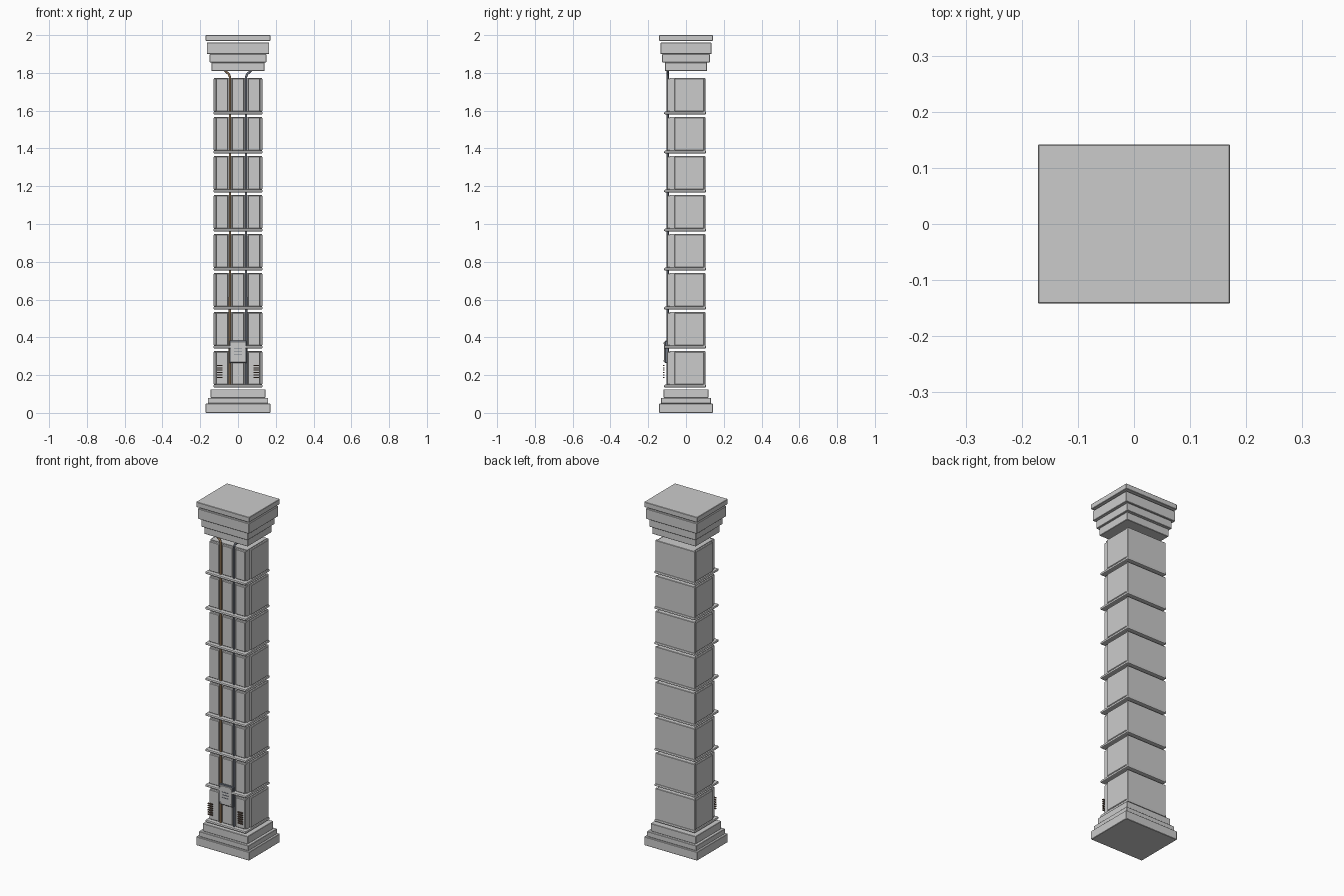
import bpy, math

if "Cube" in bpy.data.objects:
    bpy.data.objects.remove(bpy.data.objects["Cube"])

def material(name, rgb):
    m = bpy.data.materials.new(name)
    m.diffuse_color = (*rgb, 1)
    m.use_nodes = True
    m.node_tree.nodes["Principled BSDF"].inputs["Base Color"].default_value = m.diffuse_color
    return m

COPPER = material("copper", (0.30, 0.19, 0.10))
STEEL = material("dark_steel", (0.16, 0.18, 0.22))
RUST = material("dark_brown", (0.16, 0.10, 0.07))

def box(name, x, y, z, bevel=0.0, mat=None, segments=1):
    """Box from (min, max) pairs on each axis."""
    bpy.ops.mesh.primitive_cube_add(size=1, location=[sum(p) / 2 for p in (x, y, z)])
    o = bpy.context.object
    o.name = name
    o.scale = [p[1] - p[0] for p in (x, y, z)]
    bpy.ops.object.transform_apply(location=False, rotation=False, scale=True)
    if bevel:
        b = o.modifiers.new("bevel", 'BEVEL')
        b.width = bevel
        b.segments = segments
    if mat:
        o.data.materials.append(mat)
    return o

def tier(name, hx, hy, z0, z1):
    box(name, (-hx, hx), (-hy, hy), (z0, z1), 0.002)

# stepped plinth
tier("plinth_bottom", 0.171, 0.142, 0.0, 0.05)
tier("plinth_middle", 0.160, 0.132, 0.05, 0.08)
tier("plinth_top", 0.145, 0.119, 0.08, 0.125)

# stepped capital with a separate top slab
tier("capital_lower", 0.140, 0.111, 1.81, 1.855)
tier("capital_middle", 0.150, 0.126, 1.855, 1.90)
tier("capital_upper", 0.165, 0.135, 1.90, 1.96)
tier("capital_slab", 0.171, 0.142, 1.97, 2.0)

# shaft: eight separate drums, each with a foot band and raised panels
PITCH = 0.2065
for i in range(8):
    z0 = 0.135 + i * PITCH
    z1 = z0 + 0.193
    zp = (z0 + 0.016, z1 - 0.004)
    box(f"drum_core_{i}", (-0.118, 0.118), (-0.085, 0.098), (z0 + 0.004, z1))
    box(f"drum_band_{i}", (-0.131, 0.131), (-0.116, 0.106), (z0, z0 + 0.014), 0.005, None, 2)
    box(f"back_panel_{i}", (-0.128, 0.128), (0.09, 0.102), (z0 + 0.01, z1), 0.002)
    box(f"centre_panel_{i}", (-0.033, 0.033), (-0.100, -0.08), zp, 0.003)
    for s, side in ((-1, "left"), (1, "right")):
        xs = sorted((s * 0.053, s * 0.116))
        box(f"front_panel_{side}_{i}", xs, (-0.100, -0.08), zp, 0.003)
        xs = sorted((s * 0.110, s * 0.129))
        box(f"side_panel_{side}_{i}", xs, (-0.062, 0.096), zp, 0.003)

# cables in the two front grooves, splayed outwards under the capital
for s, side, mat in ((-1, "left", COPPER), (1, "right", STEEL)):
    c = bpy.data.curves.new(f"cable_{side}", 'CURVE')
    c.dimensions = '3D'
    c.bevel_depth = 0.006
    c.bevel_resolution = 2
    c.use_fill_caps = True
    pts = [(0.043, 0.135), (0.043, 1.78), (0.048, 1.793), (0.070, 1.812)]
    sp = c.splines.new('POLY')
    sp.points.add(len(pts) - 1)
    for p, (x, z) in zip(sp.points, pts):
        p.co = (s * x, -0.097, z, 1)
    c.materials.append(mat)
    bpy.context.collection.objects.link(bpy.data.objects.new(f"cable_{side}", c))

# junction box with lid, slots and corner rivets
box("junction_box", (-0.046, 0.046), (-0.112, -0.095), (0.263, 0.382), 0.003, STEEL)
box("junction_lid", (-0.041, 0.041), (-0.116, -0.108), (0.268, 0.377), 0.002)
for k in range(3):
    z = 0.306 + k * 0.016
    box(f"lid_slot_{k}", (-0.02, 0.02), (-0.1175, -0.114), (z, z + 0.004), 0, STEEL)
for sx in (-1, 1):
    for z in (0.277, 0.368):
        bpy.ops.mesh.primitive_cylinder_add(vertices=10, radius=0.004, depth=0.005,
            location=(sx * 0.033, -0.116, z), rotation=(math.pi / 2, 0, 0))
        bpy.context.object.name = "lid_rivet"

# vent slats standing in front of the lowest drum
for s, side in ((-1, "left"), (1, "right")):
    for k in range(6):
        z = 0.186 + k * 0.0125
        xs = sorted((s * 0.082, s * 0.112))
        box(f"vent_slat_{side}_{k}", xs, (-0.122, -0.114), (z, z + 0.005), 0, RUST)
